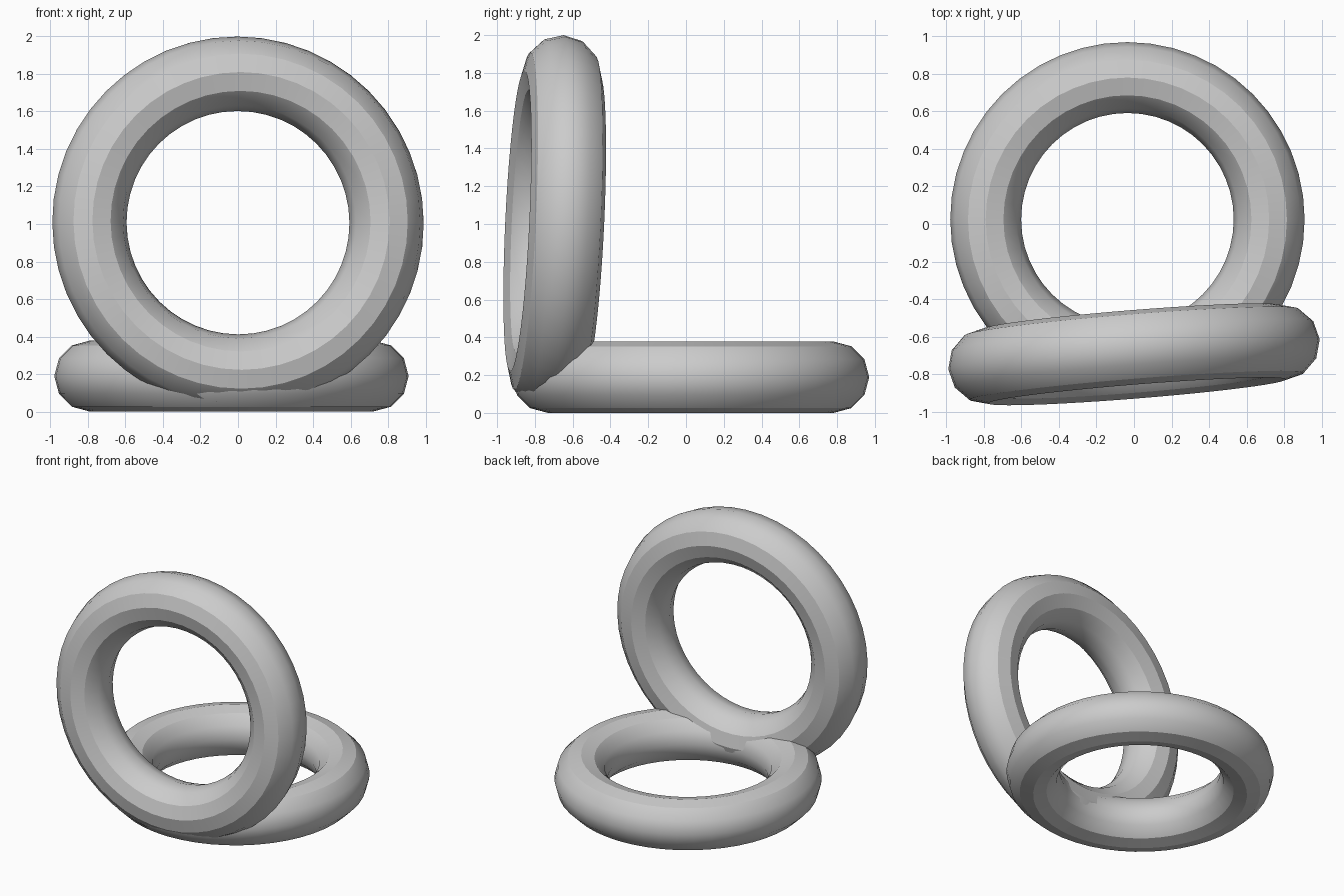
import bpy
from math import radians

cube = bpy.data.objects.get("Cube")
if cube:
    bpy.data.objects.remove(cube, do_unlink=True)

grey = bpy.data.materials.new("plain_grey")
grey.use_nodes = True
color = (0.6, 0.6, 0.6, 1)
grey.diffuse_color = color
grey.node_tree.nodes["Principled BSDF"].inputs["Base Color"].default_value = color


def ring(name, radius, location, rotation=(0, 0, 0)):
    """Torus whose tube radius is a quarter of the ring radius."""
    bpy.ops.mesh.primitive_torus_add(
        major_radius=radius, minor_radius=radius / 4,
        major_segments=48, minor_segments=12,
        location=location, rotation=rotation)
    obj = bpy.context.object
    obj.name = name
    obj.data.materials.append(grey)
    bpy.ops.object.shade_smooth_by_angle(angle=radians(30))
    return obj


# Ring lying on the ground
ring("lying_ring", 0.756, (-0.035, 0.025, 0.189))

# Ring standing through its front, leaning back and turned a little
ring("standing_ring", 0.795, (0, -0.695, 1.007),
     (radians(90 - 2.7), 0, radians(4.6)))
